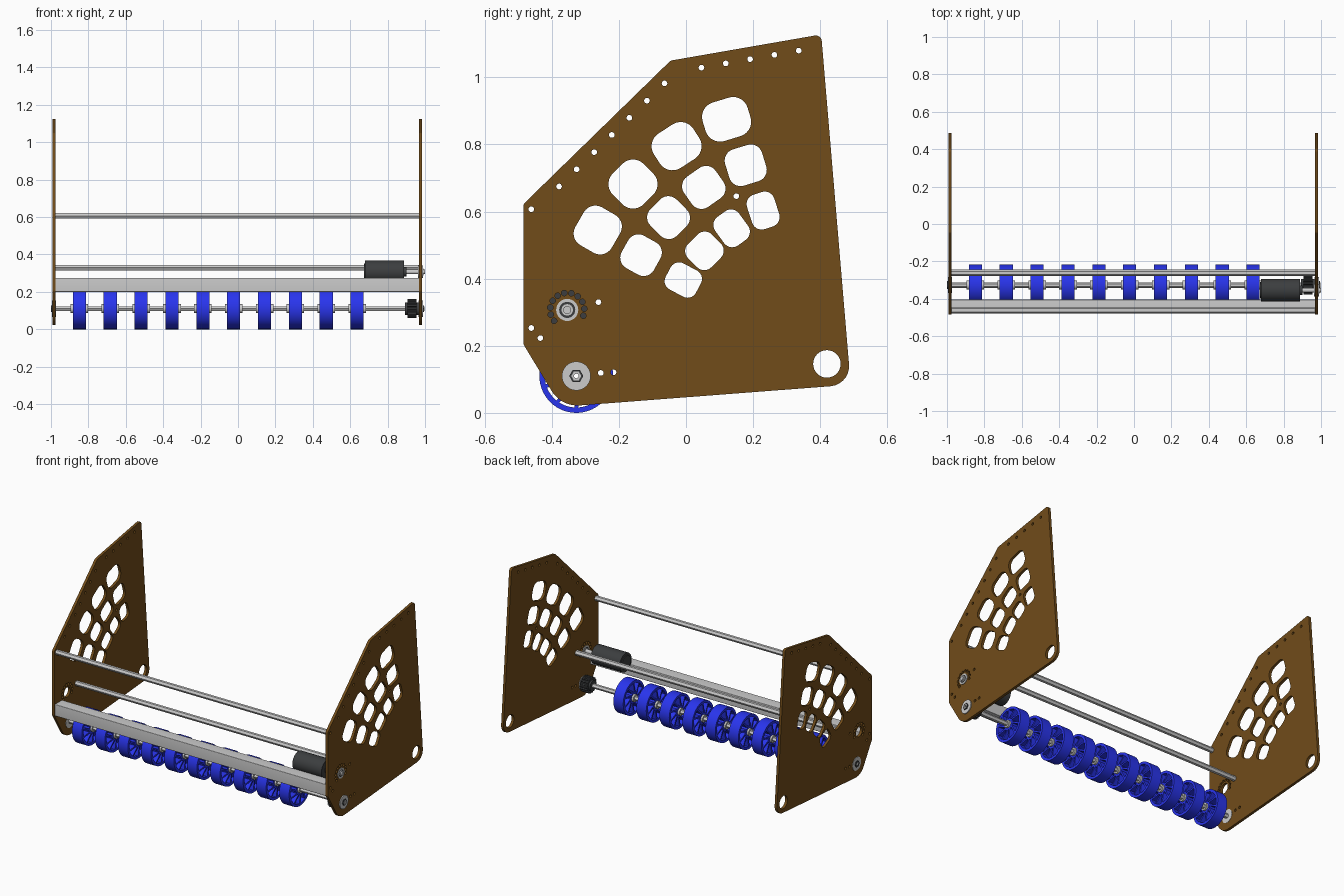
import bpy, bmesh
from math import sin, cos, pi, radians
from mathutils import Vector, Matrix

if "Cube" in bpy.data.objects:
    bpy.data.objects.remove(bpy.data.objects["Cube"])


def material(name, rgb):
    m = bpy.data.materials.new(name)
    m.diffuse_color = (*rgb, 1)
    m.use_nodes = True
    m.node_tree.nodes["Principled BSDF"].inputs["Base Color"].default_value = m.diffuse_color
    return m


BROWN = material("brown_sheet", (0.165, 0.072, 0.010))
BLUE = material("blue_rubber", (0.022, 0.035, 0.85))
DARK = material("dark_metal", (0.045, 0.048, 0.05))


def circle(y, z, r, n=32, start=0.0):
    return [(y + r * cos(start + 2 * pi * i / n), z + r * sin(start + 2 * pi * i / n)) for i in range(n)]


def rounded(points, steps=7):
    """Round each (y, z, radius) corner of a closed polygon."""
    out = []
    for i, (y, z, r) in enumerate(points):
        p = Vector((y, z))
        a = (Vector(points[i - 1][:2]) - p).normalized()
        b = (Vector(points[(i + 1) % len(points)][:2]) - p).normalized()
        half = a.angle(b) / 2
        c = p + (a + b).normalized() * (r / sin(half))
        t0 = p + a * (r / (sin(half) / cos(half))) - c
        t1 = p + b * (r / (sin(half) / cos(half))) - c
        turn = t0.angle_signed(t1)
        for k in range(steps + 1):
            f = -turn * k / steps
            out.append((c.x + t0.x * cos(f) - t0.y * sin(f), c.y + t0.x * sin(f) + t0.y * cos(f)))
    return out


def rounded_rect(y, z, w, h, angle, r):
    t = radians(angle)
    return rounded([(y + (sy * w * cos(t) - sz * h * sin(t)) / 2,
                     z + (sy * w * sin(t) + sz * h * cos(t)) / 2, r)
                    for sy, sz in ((-1, -1), (1, -1), (1, 1), (-1, 1))])


def prism(name, loops, x0, x1, mat=None, bevel=0):
    """Extrude a (y, z) profile, whose later loops are holes, from x0 to x1."""
    curve = bpy.data.curves.new(name, "CURVE")
    curve.dimensions = "2D"
    curve.fill_mode = "BOTH"
    curve.extrude = (x1 - x0) / 2
    for loop in loops:
        s = curve.splines.new("POLY")
        s.points.add(len(loop) - 1)
        for pt, (y, z) in zip(s.points, loop):
            pt.co = (y, z, 0, 1)
        s.use_cyclic_u = True
    temp = bpy.data.objects.new(name + "_profile", curve)
    bpy.context.collection.objects.link(temp)
    mesh = bpy.data.meshes.new_from_object(temp.evaluated_get(bpy.context.evaluated_depsgraph_get()))
    bpy.data.objects.remove(temp)
    # local x, y, z become world y, z, x
    mesh.transform(Matrix(((0, 0, 1, 0), (1, 0, 0, 0), (0, 1, 0, 0), (0, 0, 0, 1))))
    bm = bmesh.new()
    bm.from_mesh(mesh)
    bmesh.ops.remove_doubles(bm, verts=bm.verts, dist=1e-5)
    bmesh.ops.recalc_face_normals(bm, faces=bm.faces)
    bm.to_mesh(mesh)
    bm.free()
    mesh.name = name
    mesh.materials.clear()
    if mat:
        mesh.materials.append(mat)
    ob = bpy.data.objects.new(name, mesh)
    ob.location.x = (x0 + x1) / 2
    bpy.context.collection.objects.link(ob)
    bpy.ops.object.select_all(action="DESELECT")
    ob.select_set(True)
    bpy.context.view_layer.objects.active = ob
    bpy.ops.object.shade_smooth_by_angle(angle=radians(30))
    if bevel:
        b = ob.modifiers.new("bevel", "BEVEL")
        b.width, b.segments, b.limit_method = bevel, 2, "ANGLE"
        b.angle_limit = radians(40)
    return ob


def copy(ob, name, x):
    c = ob.copy()
    c.name = name
    c.location.x = x
    bpy.context.collection.objects.link(c)
    return c


AXLE = (-0.327, 0.11)
MOTOR = (-0.354, 0.307)

# Side plates: outline, window pattern, screw holes
outline = rounded([(-0.485, 0.622, 0.02), (-0.485, 0.205, 0.02), (-0.372, 0.018, 0.09),
                   (0.491, 0.084, 0.06), (0.403, 1.128, 0.018), (-0.046, 1.050, 0.02)])
windows = [(0.121, 0.875, 0.14, 0.12, 17, 0.045), (-0.028, 0.795, 0.14, 0.122, 33, 0.045),
           (-0.158, 0.682, 0.13, 0.13, 45, 0.045), (-0.263, 0.545, 0.13, 0.125, 60, 0.04),
           (0.178, 0.738, 0.115, 0.113, 17, 0.035), (0.053, 0.672, 0.115, 0.11, 35, 0.035),
           (-0.052, 0.582, 0.11, 0.112, 45, 0.035), (-0.134, 0.470, 0.11, 0.11, 61, 0.035),
           (0.230, 0.603, 0.085, 0.108, 18, 0.03), (0.136, 0.550, 0.088, 0.105, 36, 0.03),
           (0.055, 0.483, 0.1, 0.098, 45, 0.03), (-0.008, 0.396, 0.088, 0.102, 62, 0.028)]
loops = [outline] + [rounded_rect(*w) for w in windows]
screws = [(-0.461, 0.607), (-0.461, 0.253), (-0.434, 0.223), (-0.261, 0.33),
          (-0.254, 0.119), (-0.216, 0.121), (0.150, 0.646)]
screws += [(0.046 + 0.0725 * i, 1.029 + 0.0127 * i) for i in range(5)]
screws += [(-0.064 - 0.0524 * i, 0.982 - 0.0512 * i) for i in range(7)]
screws += [(MOTOR[0] + 0.051 * cos(radians(a)), MOTOR[1] + 0.051 * sin(radians(a)))
           for a in range(-20, 221, 24)]
loops += [circle(y, z, 0.0085, 14) for y, z in screws]
loops += [circle(0.42, 0.146, 0.041), circle(*MOTOR, 0.032), circle(*AXLE, 0.03)]
plate = prism("right_side_plate", loops, 0.967, 0.984, BROWN)
copy(plate, "left_side_plate", -0.984)

# Hollow hexagonal cross rods and the roller axle
for name, y, z in (("upper_cross_rod", -0.461, 0.607), ("middle_cross_rod", -0.261, 0.33)):
    prism(name, [circle(y, z, 0.0165, 6), circle(y, z, 0.0085, 14)], -0.976, 0.967)
prism("roller_axle", [circle(*AXLE, 0.015, 6), circle(*AXLE, 0.007, 12)], -0.998, 0.996)

# Square front tube
prism("front_square_tube", [rounded_rect(-0.442, 0.238, 0.075, 0.075, 0, 0.003),
                            rounded_rect(-0.442, 0.238, 0.063, 0.063, 0, 0.002)], -0.976, 0.967)

# Spoked rollers with slanted openings, and their hub collars
def opening(k, n=10):
    mid, pitch = 2 * pi * k / n, 2 * pi / n
    pts = []
    for r, lean, order in ((0.094, 0.0, 1), (0.036, 0.3, -1)):
        half = pitch / 2 - 0.0055 / r
        for i in range(5):
            a = mid + lean + order * half * (i / 2 - 1)
            pts.append((AXLE[0] + r * cos(a), AXLE[1] + r * sin(a)))
    return pts


roller = prism("roller_wheel_1", [circle(*AXLE, 0.11, 56)] + [opening(k) for k in range(10)]
               + [circle(*AXLE, 0.02, 24)], -0.035, 0.035, BLUE)
collar = prism("roller_collar_1", [circle(*AXLE, 0.024, 24), circle(*AXLE, 0.013, 6)], -0.047, 0.047)
for i in range(10):
    x = -0.848 + 0.165 * i
    for part, name in ((roller, "roller_wheel"), (collar, "roller_collar")):
        if i == 0:
            part.location.x = x
        else:
            copy(part, f"{name}_{i + 1}", x)

# Axle bearings: flange and dark hex nut on each plate
for side, x0, x1 in (("right", 0.965, 0.990), ("left", -0.995, -0.974)):
    prism(side + "_axle_bearing", [circle(*AXLE, 0.043, 40), circle(*AXLE, 0.013, 24)], x0, x1)
    n0, n1 = (0.990, 0.995) if side == "right" else (-1.0, -0.995)
    prism(side + "_axle_nut", [circle(*AXLE, 0.021, 6), circle(*AXLE, 0.011, 20)], n0, n1, DARK)

# Toothed drive pulley with flanges on the axle
teeth = []
for k in range(18):
    for off, r in ((-0.36, 0.044), (-0.2, 0.051), (0.2, 0.051), (0.36, 0.044)):
        a = 2 * pi * (k + off) / 18
        teeth.append((AXLE[0] + r * cos(a), AXLE[1] + r * sin(a)))
prism("drive_pulley", [teeth, circle(*AXLE, 0.014, 6)], 0.905, 0.955, DARK)
prism("drive_pulley_hub", [circle(*AXLE, 0.034), circle(*AXLE, 0.014, 6)], 0.893, 0.965, DARK)

# Motor, end cap, output shaft and its bearing
prism("motor_body", [circle(*MOTOR, 0.061, 48)], 0.68, 0.888, DARK, bevel=0.008)
prism("motor_rear_cap", [circle(*MOTOR, 0.045, 40)], 0.674, 0.682, DARK)
prism("motor_front_boss", [circle(*MOTOR, 0.025)], 0.887, 0.9, DARK)
prism("motor_shaft", [circle(*MOTOR, 0.012, 24)], 0.898, 1.0)
prism("motor_bearing_ring", [circle(*MOTOR, 0.033), circle(*MOTOR, 0.024)], 0.963, 0.988)
prism("motor_bearing_seal", [circle(*MOTOR, 0.0245), circle(*MOTOR, 0.018)], 0.965, 0.986, DARK)
prism("motor_bearing_core", [circle(*MOTOR, 0.0185), circle(*MOTOR, 0.0115, 24)], 0.963, 0.992)
